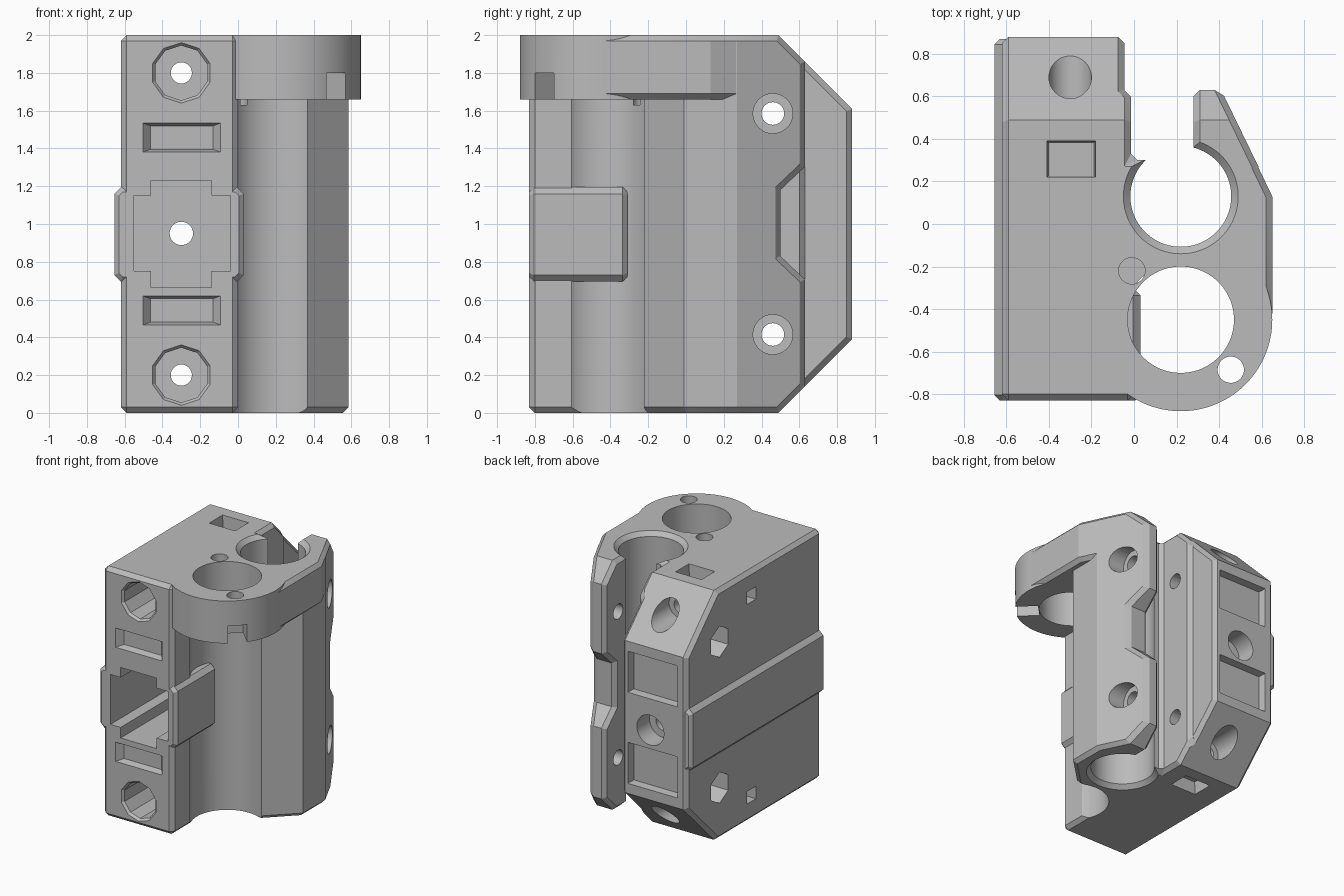
import bpy, bmesh
from math import sin, cos, pi, radians

if "Cube" in bpy.data.objects:
    bpy.data.objects.remove(bpy.data.objects["Cube"])

grey = bpy.data.materials.new("plain grey")
grey.use_nodes = True
tone = (0.5, 0.5, 0.5, 1)
grey.diffuse_color = tone
grey.node_tree.nodes["Principled BSDF"].inputs["Base Color"].default_value = tone

AXES = {"x": lambda a, b, t: (t, a, b),
        "y": lambda a, b, t: (a, t, b),
        "z": lambda a, b, t: (a, b, t)}


def prism(name, pts, axis, lo, hi, scale=1.0):
    """Extrude an outline along an axis; scale tapers the far end."""
    ca = (min(p[0] for p in pts) + max(p[0] for p in pts)) / 2
    cb = (min(p[1] for p in pts) + max(p[1] for p in pts)) / 2
    bm = bmesh.new()
    place = AXES[axis]
    low = [bm.verts.new(place(a, b, lo)) for a, b in pts]
    high = [bm.verts.new(place(ca + (a - ca) * scale, cb + (b - cb) * scale, hi))
            for a, b in pts]
    bm.faces.new(low)
    bm.faces.new(high)
    n = len(pts)
    for i in range(n):
        j = (i + 1) % n
        bm.faces.new((low[i], low[j], high[j], high[i]))
    bmesh.ops.recalc_face_normals(bm, faces=bm.faces)
    mesh = bpy.data.meshes.new(name)
    bm.to_mesh(mesh)
    bm.free()
    mesh.materials.append(grey)
    ob = bpy.data.objects.new(name, mesh)
    bpy.context.collection.objects.link(ob)
    return ob


def ring(a, b, r, n=64, start=0.0, sweep=2 * pi):
    return [(a + r * cos(start + sweep * i / n), b + r * sin(start + sweep * i / n))
            for i in range(n)]


def rect(a0, a1, b0, b1):
    return [(a0, b0), (a1, b0), (a1, b1), (a0, b1)]


def apply(ob, mod):
    bpy.context.view_layer.objects.active = ob
    bpy.ops.object.modifier_apply(modifier=mod.name)


def combine(ob, other, how="DIFFERENCE"):
    mod = ob.modifiers.new("combine", "BOOLEAN")
    mod.operation, mod.solver, mod.object = how, "EXACT", other
    apply(ob, mod)
    bpy.data.objects.remove(other)


def cut(ob, *args):
    combine(ob, prism("cutter", *args))


def chamfer(ob, width=0.03):
    mod = ob.modifiers.new("chamfer", "BEVEL")
    mod.width, mod.segments = width, 1
    mod.limit_method, mod.angle_limit = "ANGLE", radians(55)
    apply(ob, mod)


def clip_corners(ob):
    """Slope the rear top and rear bottom corners at 45 degrees."""
    cut(ob, [(0.39, 2.1), (1.39, 2.1), (1.39, 1.1)], "x", -1, 1)
    cut(ob, [(0.39, -0.1), (1.39, -0.1), (1.39, 0.9)], "x", -1, 1)


# Rod block with sloped rear corners
body = prism("rod_carriage_body", rect(-0.83, 0.88, 0, 2), "x", -0.62, -0.045)
clip_corners(body)
chamfer(body)

# Bearing housing with its clamping arm
arm_back = [(0.41, 0.63), (0.28, 0.63), (0.28, 0.3), (-0.015, 0.3)]
housing = prism("bearing_housing", [
    (-0.3, -0.83), (0, -0.83), (0, -0.4), (0.2, -0.23), (0.36, -0.23),
    (0.585, -0.01), (0.585, 0.27)] + arm_back +
    [(-0.015, 0.6), (-0.045, 0.63), (-0.3, 0.63)], "z", 0, 2)
clip_corners(housing)
cut(housing, [(0.7, 1.37), (0.5, 1.18), (0.5, 0.83), (0.7, 0.64)], "x", 0.2, 0.8)
chamfer(housing)
combine(body, housing, "UNION")

# Top flange: round nut seat and straight shoulder
shoulder = prism("shoulder", [(0.2, -0.45), (0.65, -0.45), (0.65, 0.13)] +
                 arm_back[:3], "z", 1.66, 2)
clip_corners(shoulder)
chamfer(shoulder)
combine(body, shoulder, "UNION")

# Clearance below the flange, then the round flange itself
SCREW = (0.22, -0.45)
cut(body, ring(*SCREW, 0.27, 96), "z", -0.1, 1.66)
combine(body, prism("flange", ring(*SCREW, 0.43, 128), "z", 1.66, 2), "UNION")
cut(body, ring(*SCREW, 0.25, 96), "z", 1.5, 2.1)

# Raised belt channel walls
for x0, x1, y1 in ((-0.655, -0.3, 0.87), (-0.4, 0.03, -0.31)):
    def inset(x):
        return x + 0.035 if x == x0 else x - 0.035
    outer, inner = (x0, x1) if x0 < -0.6 else (x1, x0)
    step = 0.035 if outer == x0 else -0.035
    wall = prism("wall", [(outer, 0.73), (outer, 1.16), (outer + step, 1.195),
                          (inner, 1.195), (inner, 0.695), (outer + step, 0.695)],
                 "y", -0.83, y1)
    chamfer(wall, 0.025)
    combine(body, wall, "UNION")

# Bearing bore with chamfered mouths
BORE = (0.22, 0.13)
cut(body, ring(*BORE, 0.237, 96), "z", -0.1, 2.1)
for z0, z1 in ((-0.002, 0.033), (2.002, 1.967)):
    cut(body, ring(*BORE, 0.272, 96), "z", z0, z1, 0.237 / 0.272)

# Front belt pocket: cross-shaped with a chamfered mouth
x0, x1, x2, x3 = -0.55, -0.46, -0.14, -0.04
z0, z1, z2, z3 = 0.665, 0.75, 1.15, 1.23
cross = [(x0, z1), (x1, z1), (x1, z0), (x2, z0), (x2, z1), (x3, z1),
         (x3, z2), (x2, z2), (x2, z3), (x1, z3), (x1, z2), (x0, z2)]
cut(body, cross, "y", -0.9, 0)
cut(body, cross, "y", -0.86, -0.81, 0.96)

# Belt screw hole with rear recess
MID = -0.3
cut(body, ring(MID, 0.95, 0.062, 32), "y", -0.5, 1)
cut(body, ring(MID, 0.95, 0.12, 48), "y", 0.72, 1)

for top in (False, True):
    def z(h):
        return h if top else 2 - h
    # Rod socket, end screw hole and its recess on the slope
    cut(body, ring(MID, z(1.8), 0.145, 10, pi / 2), "y", -0.9, 0.12)
    cut(body, ring(MID, z(1.8), 0.168, 10, pi / 2), "y", -0.84, -0.81, 0.86)
    cut(body, ring(MID, z(1.8), 0.056, 32), "y", 0, 1)
    cut(body, ring(MID, z(1.8), 0.1, 48), "y", 0.5, 1)
    # Shallow tapered slots on the front
    h0, h1 = sorted((z(1.38), z(1.535)))
    cut(body, rect(-0.505, -0.09, h0, h1), "y", -0.832, -0.78, 0.8)
    # Rear panels either side of the screw boss
    h0, h1 = sorted((z(1.2), z(1.53)))
    cut(body, rect(-0.54, -0.1, h0, h1), "y", 0.882, 0.82, 0.95)
    # Nut window on the end face
    cut(body, rect(-0.41, -0.18, 0.22, 0.39), "z", z(2.002), z(1.9), 0.92)
    # Clamp screw, screw head recess, nut trap and rod check window
    cut(body, ring(0.46, z(1.585), 0.06, 32), "x", -0.8, 0.8)
    cut(body, ring(0.46, z(1.585), 0.105, 48), "x", 0.4, 0.8)
    cut(body, ring(0.46, z(1.585), 0.125, 6, pi / 2), "x", -0.8, -0.4)
    cut(body, rect(0.0, 0.11, z(1.8) - 0.05, z(1.8) + 0.05), "x", -0.8, MID)

# Nut screws through the flange and the open nut trap below one
cut(body, ring(-0.01, -0.22, 0.062, 32), "z", 1.63, 2.1)
cut(body, ring(0.455, -0.685, 0.062, 32), "z", 1.6, 2.1)
cut(body, [(0.35, -0.68), (0.45, -0.58), (0.7, -0.83), (0.6, -0.93)], "z", 1.6, 1.8)

# Smooth bores, crisp edges
bpy.ops.object.select_all(action="DESELECT")
body.select_set(True)
bpy.context.view_layer.objects.active = body
bpy.ops.object.shade_smooth_by_angle(angle=radians(25))
